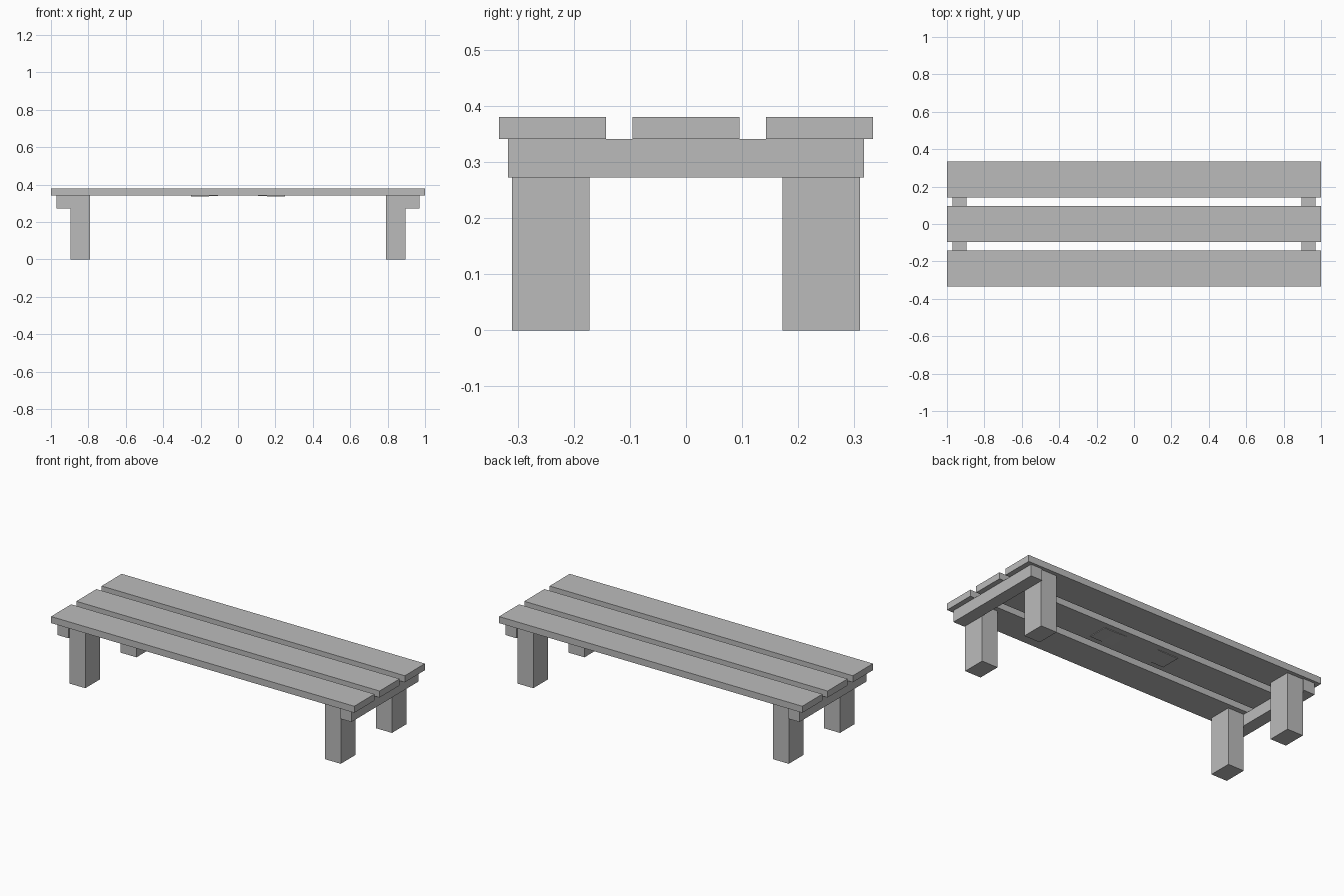
import bpy
import bmesh

cube = bpy.data.objects.get("Cube")
if cube:
    bpy.data.objects.remove(cube, do_unlink=True)

grey = bpy.data.materials.new("plain_grey")
grey.use_nodes = True
colour = (0.5, 0.5, 0.5, 1)
grey.diffuse_color = colour
grey.node_tree.nodes["Principled BSDF"].inputs["Base Color"].default_value = colour


def add_object(name, bm):
    bmesh.ops.recalc_face_normals(bm, faces=bm.faces[:])
    mesh = bpy.data.meshes.new(name)
    bm.to_mesh(mesh)
    bm.free()
    mesh.materials.append(grey)
    obj = bpy.data.objects.new(name, mesh)
    bpy.context.collection.objects.link(obj)
    return obj


def box(name, x, y, z):
    """Box between the given (low, high) limits on each axis."""
    bm = bmesh.new()
    bmesh.ops.create_cube(bm, size=1)
    for v in bm.verts:
        v.co = [lim[0] if c < 0 else lim[1] for c, lim in zip(v.co, (x, y, z))]
    return add_object(name, bm)


SEAT_BOTTOM, SEAT_TOP = 0.341, 0.38

# Three seat planks
for name, y in (("front", -0.238), ("middle", 0), ("back", 0.238)):
    box(name + "_plank", (-1, 1), (y - 0.095, y + 0.095), (SEAT_BOTTOM, SEAT_TOP))

# A cross beam at each end, with two legs against its inner face
for side, sx in (("left", 1), ("right", -1)):
    beam_x = sorted((sx * 0.895, sx * 0.97))
    box(side + "_cross_beam", beam_x, (-0.317, 0.317), (0.272, SEAT_BOTTOM))
    leg_x = sorted((sx * 0.79, sx * 0.895))
    for end, sy in (("front", -1), ("back", 1)):
        leg_y = sorted((sy * 0.172, sy * 0.31))
        box(f"{end}_{side}_leg", leg_x, leg_y, (0, SEAT_BOTTOM))

# Thin bowed plate under the middle plank: only its ends stand proud
bm = bmesh.new()
profile = [(-0.25, 0.337), (-0.17, 0.337), (-0.08, 0.342),
           (0.08, 0.342), (0.17, 0.337), (0.25, 0.337),
           (0.25, 0.344), (-0.25, 0.344)]
face = bm.faces.new([bm.verts.new((x, -0.06, z)) for x, z in profile])
side = bmesh.ops.extrude_face_region(bm, geom=[face])
for v in side["geom"]:
    if isinstance(v, bmesh.types.BMVert):
        v.co.y = 0.06
add_object("underside_plate", bm)
